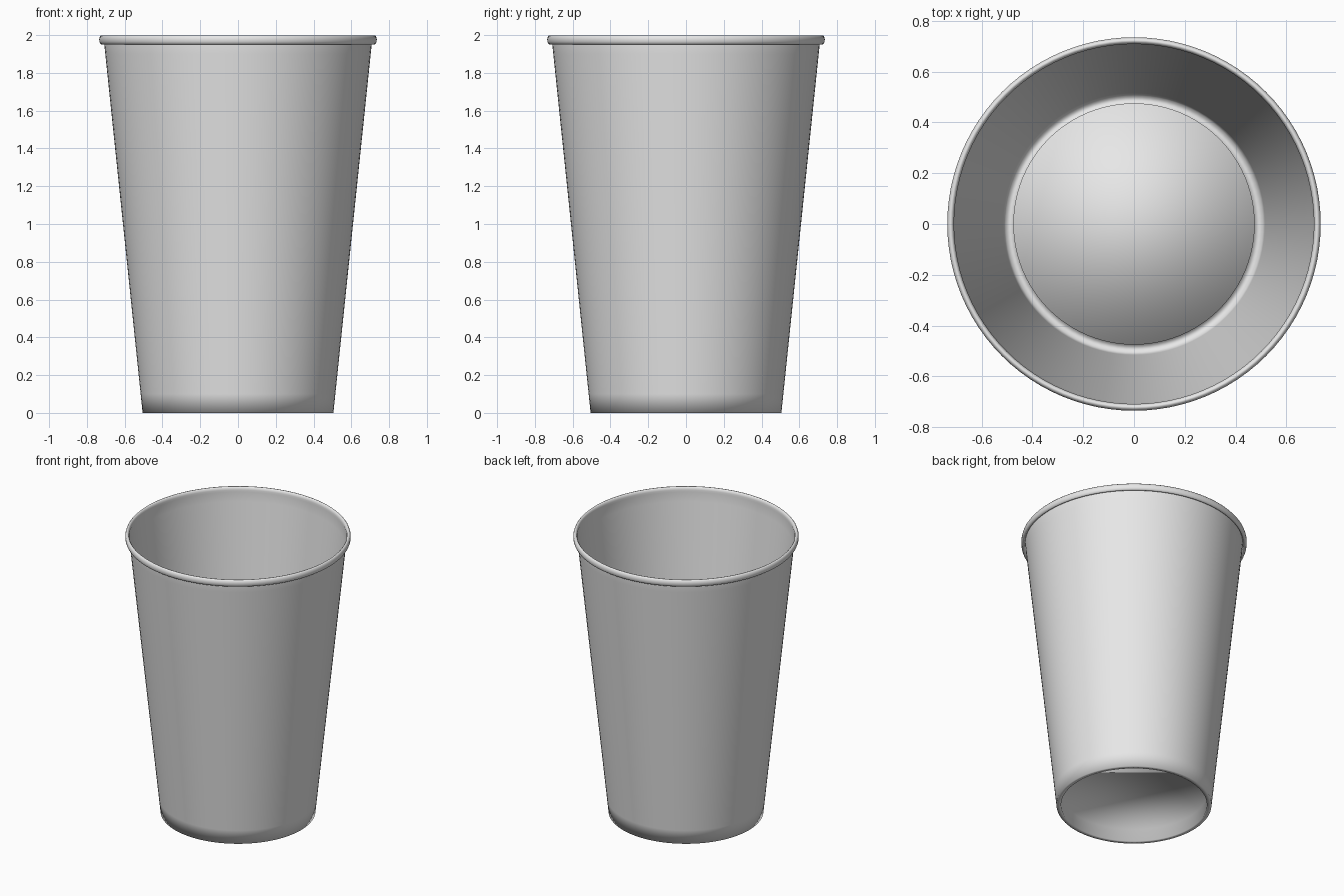
import bpy, bmesh, math

if "Cube" in bpy.data.objects:
    bpy.data.objects.remove(bpy.data.objects["Cube"])

SEGS = 96


def wall_r(z):
    # radius of the tapered wall at a given height
    return 0.505 + 0.104 * z


# Profile from the recessed floor, around the foot, up the wall, over the lip
profile = [(0.475, 0.09), (0.475, 0.0), (0.505, 0.0)]
profile += [(wall_r(z), z) for z in (0.1, 0.7, 1.3, 1.9, 1.965)]
# Rolled lip curling outward
cx, cz, rx, rz = 0.7215, 1.975, 0.0135, 0.025
for i in range(11):
    a = math.radians(170 - i * 32)
    profile.append((cx + rx * math.cos(a), cz + rz * math.sin(a)))

bm = bmesh.new()
rings = []
for r, z in profile:
    rings.append([bm.verts.new((r * math.cos(2 * math.pi * k / SEGS),
                                r * math.sin(2 * math.pi * k / SEGS), z))
                  for k in range(SEGS)])

# Skin between neighbouring rings, facing outward
for lo, hi in zip(rings, rings[1:]):
    for k in range(SEGS):
        n = (k + 1) % SEGS
        bm.faces.new((lo[k], lo[n], hi[n], hi[k]))

# Flat floor closing the raised bottom
bm.faces.new(list(reversed(rings[0])))
for f in bm.faces:
    f.smooth = True

mesh = bpy.data.meshes.new("cup")
bm.to_mesh(mesh)
bm.free()
cup = bpy.data.objects.new("cup", mesh)
bpy.context.collection.objects.link(cup)

# Plain pale colour
mat = bpy.data.materials.new("pale grey")
mat.diffuse_color = (0.8, 0.8, 0.8, 1.0)
mat.use_nodes = True
mat.node_tree.nodes["Principled BSDF"].inputs["Base Color"].default_value = mat.diffuse_color
mesh.materials.append(mat)
